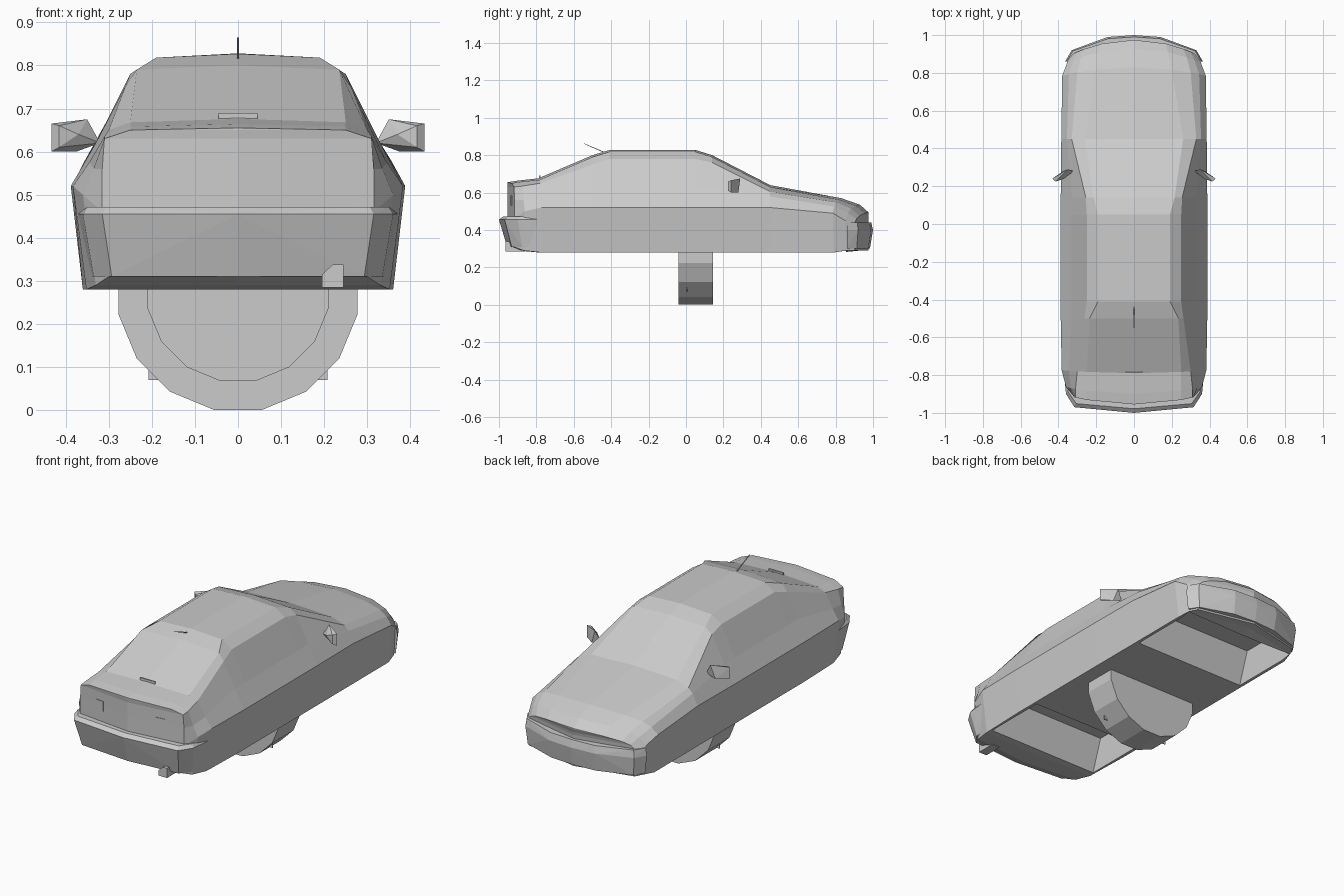
import bpy, bmesh, math
from mathutils import Matrix

if "Cube" in bpy.data.objects:
    bpy.data.objects.remove(bpy.data.objects["Cube"], do_unlink=True)

grey = bpy.data.materials.new("plain_grey")
grey.use_nodes = True
COLOUR = (0.6, 0.6, 0.6, 1)
grey.diffuse_color = COLOUR
grey.node_tree.nodes["Principled BSDF"].inputs["Base Color"].default_value = COLOUR


def finish(name, bm):
    bmesh.ops.recalc_face_normals(bm, faces=bm.faces)
    me = bpy.data.meshes.new(name)
    bm.to_mesh(me)
    bm.free()
    me.materials.append(grey)
    ob = bpy.data.objects.new(name, me)
    bpy.context.collection.objects.link(ob)
    return ob


def hull(name, points):
    """Closed convex solid around a few points."""
    bm = bmesh.new()
    verts = [bm.verts.new(p) for p in points]
    res = bmesh.ops.convex_hull(bm, input=verts)
    junk = {g for g in res["geom_interior"] + res["geom_unused"]
            if isinstance(g, bmesh.types.BMVert)}
    bmesh.ops.delete(bm, geom=list(junk), context='VERTS')
    bmesh.ops.dissolve_limit(bm, angle_limit=0.01, verts=bm.verts, edges=bm.edges)
    return finish(name, bm)


def box(name, lo, hi):
    return hull(name, [(x, y, z) for x in (lo[0], hi[0])
                       for y in (lo[1], hi[1]) for z in (lo[2], hi[2])])


def bow(x, y):
    """Round the two ends of the body in plan."""
    t = min(max((abs(y) - 0.7) / 0.25, 0), 1)
    return y * (1 - (0.11 if y > 0 else 0.06) * t * (x / 0.39) ** 2)


# Body: half sections from sill, waist, belt, pillar and roof edge to the centre
SILL, WAIST, BELT = (.36, .28), (.388, .52), (.33, .62)
stations = [
    (-.955, (.30, .31), (.315, .46), (.315, .56), (.31, .63), (.25, .65), .655),
    (-.90, (.33, .29), (.36, .50), (.335, .56), (.31, .635), (.25, .658), .664),
    (-.79, (.352, .28), (.383, .52), (.345, .575), (.30, .65), (.25, .668), .676),
    (-.50, SILL, WAIST, BELT, (.262, .75), (.235, .79), .80),
    (-.41, SILL, WAIST, BELT, (.25, .78), (.19, .818), .827),
    (.05, SILL, WAIST, BELT, (.25, .78), (.19, .818), .828),
    (.14, SILL, WAIST, BELT, (.255, .76), (.215, .79), .80),
    (.45, SILL, (.385, .52), (.355, .58), (.33, .605), (.26, .63), .64),
    (.83, SILL, (.38, .49), (.345, .525), (.30, .548), (.20, .562), .57),
    (.93, (.345, .29), (.355, .45), (.32, .49), (.28, .515), (.18, .53), .535),
    (.975, (.32, .29), (.34, .42), (.30, .46), (.26, .475), (.17, .49), .495),
]
bm = bmesh.new()
rings = []
for y, *side, top in stations:
    ring = [(0, side[0][1])] + side + [(0, top)]
    ring += [(-x, z) for x, z in reversed(side)]
    rings.append([bm.verts.new((x, bow(x, y), z)) for x, z in ring])
n = len(rings[0])
for a, b in zip(rings, rings[1:]):
    for i in range(n):
        j = (i + 1) % n
        bm.faces.new((a[i], a[j], b[j], b[i]))
# End panels, each bowed about a column of centre points
for ring in (rings[0], rings[-1]):
    half = n // 2
    column = [ring[0]] + [bm.verts.new((0, ring[half].co.y, v.co.z))
                          for v in ring[2:half]] + [ring[half]]
    for i in range(1, half):
        for outer in ((ring[i], ring[i + 1]), (ring[-i], ring[-i - 1])):
            face = [column[i - 1], outer[0], outer[1], column[i]]
            bm.faces.new(list(dict.fromkeys(face)))
body = finish("body", bm)

# Open wheel bays cut up into the underside across the full width
for y0, y1 in ((-.74, -.38), (.45, .855)):
    bay = hull("wheel_bay_cutter", [
        (s * .343, y, z) for s in (-1, 1)
        for y, z in ((y0, .2), (y1, .2), (y0, .285), (y1, .285),
                     (y0 + .06, .46), (y1 - .06, .46))])
    bay.hide_render = True
    mod = body.modifiers.new("bay", 'BOOLEAN')
    mod.operation = 'DIFFERENCE'
    mod.solver = 'EXACT'
    mod.object = bay
    bpy.context.view_layer.objects.active = body
    bpy.ops.object.modifier_apply(modifier=mod.name)
    bpy.data.objects.remove(bay, do_unlink=True)


# Bumpers: one plan outline repeated at a few heights
def bumper(name, plan, levels):
    base = plan[-1][1]
    hull(name, [(s * x * sx, base + (y - base) * sy, z)
                for x, y in plan for s in (-1, 1) for z, sx, sy in levels])


bumper("rear_bumper", [(0, -1), (.315, -.97), (.36, -.90), (.372, -.78)],
       [(.31, .93, .80), (.455, 1, 1), (.472, .97, .9)])
bumper("front_bumper", [(0, 1), (.14, .99), (.33, .92), (.365, .86)],
       [(.30, .97, .88), (.40, 1, 1), (.44, .98, .93)])

for s, label in ((1, "left"), (-1, "right")):
    # Door mirrors
    hull(label + "_mirror", [(s * x, y, z) for x, y, z in (
        (.32, .28, .62), (.35, .29, .675), (.375, .28, .60), (.37, .24, .64),
        (.433, .24, .60), (.433, .24, .665), (.415, .225, .61), (.415, .225, .66))])
    # Rear lamp plates lying on the sloping end panel
    hull(label + "_rear_lamp", [(s * x, -.955 + .117 * x + d, z)
                                for x in (.16, .21) for d in (-.003, .003)
                                for z in (.53, .585)])

# Boot handle and exhaust
box("boot_handle", (-.045, -.785, .676), (.045, -.777, .69))
hull("exhaust", [(x, y, z) for y in (-.965, -.86) for x, z in (
    (.195, .285), (.245, .285), (.245, .338), (.22, .338), (.195, .315))])

# Aerial leaning back from the roof
hull("aerial", [(s * .002, y, z) for s in (-1, 1) for y, z in (
    (-.55, .865), (-.545, .86), (-.43, .815), (-.42, .805))])

# Central wheel with a recessed hub on one side
bm = bmesh.new()
bmesh.ops.create_cone(bm, cap_ends=True, segments=16, radius1=.283, radius2=.283,
                      depth=.185, matrix=Matrix.Translation((0, .0525, .278))
                      @ Matrix.Rotation(math.pi / 2, 4, 'X')
                      @ Matrix.Rotation(math.pi / 16, 4, 'Z'))
hub = [f for f in bm.faces if f.calc_center_median().y < -.03]
bmesh.ops.inset_region(bm, faces=hub, thickness=.07)
rim = bmesh.ops.extrude_discrete_faces(bm, faces=hub)["faces"]
bmesh.ops.translate(bm, verts=rim[0].verts, vec=(0, .04, 0))
finish("wheel", bm)

# Thin square plate through the wheel
box("hub_plate", (-.208, .003, .07), (.208, .007, .486))
